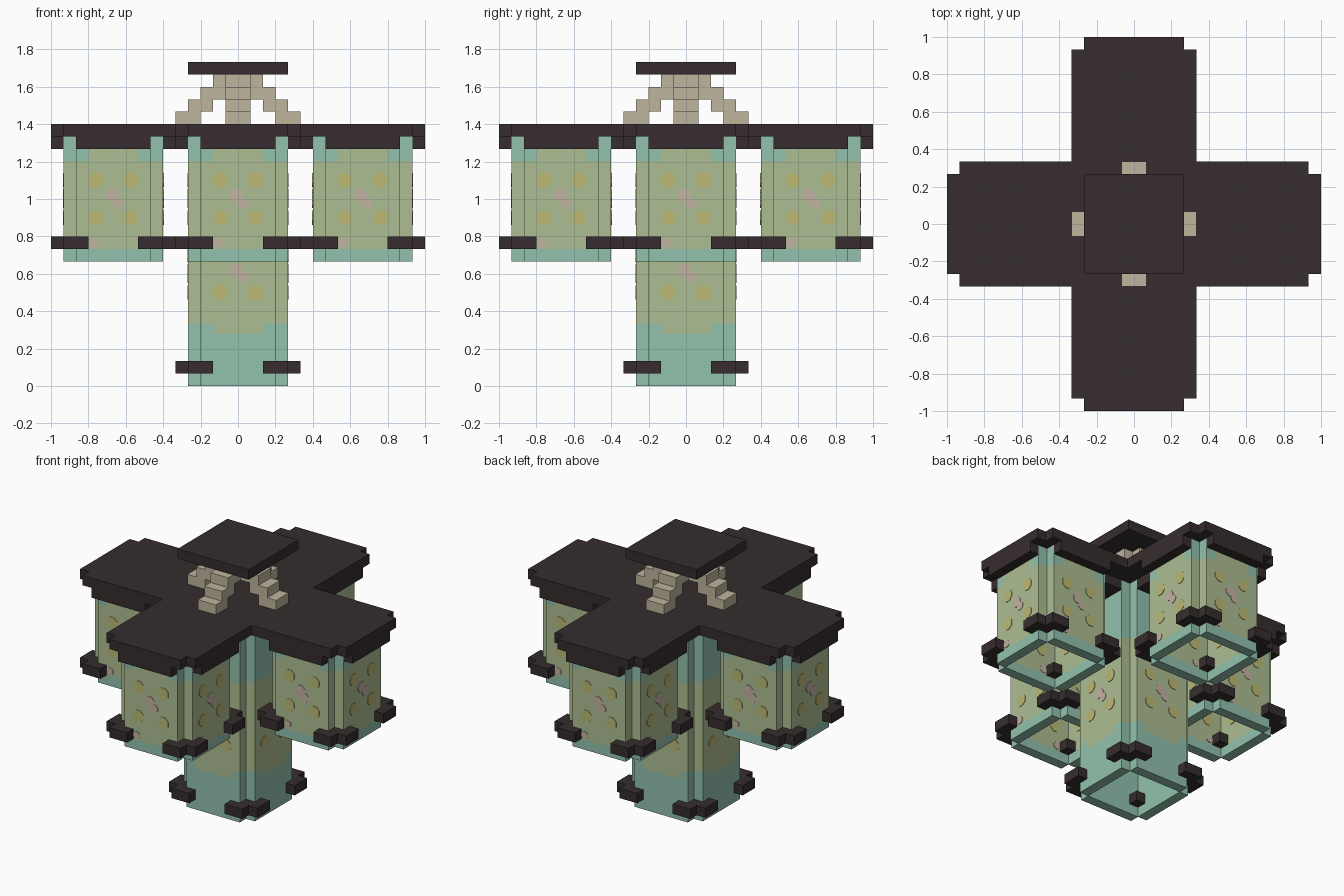
import bpy, bmesh, math
from mathutils import Matrix, Vector

if "Cube" in bpy.data.objects:
    bpy.data.objects.remove(bpy.data.objects["Cube"], do_unlink=True)

U = 1 / 15  # one block of the grid the model is built on


def material(name, rgb):
    lin = [((c / 255 + 0.055) / 1.055) ** 2.4 for c in rgb]
    m = bpy.data.materials.new(name)
    m.use_nodes = True
    m.diffuse_color = (*lin, 1)
    m.node_tree.nodes["Principled BSDF"].inputs["Base Color"].default_value = (*lin, 1)
    return m


DARK = material("dark wood", (54, 44, 46))
BEIGE = material("pale rope", (190, 181, 157))
GREEN = material("sage green", (174, 190, 146))
TEAL = material("soft teal", (146, 193, 174))
YELLOW = material("mustard", (188, 184, 116))
PINK = material("dusty pink", (197, 178, 163))


def finish(name, bm, mats):
    bmesh.ops.scale(bm, vec=(U, U, U), verts=bm.verts)
    me = bpy.data.meshes.new(name)
    bm.to_mesh(me)
    bm.free()
    for m in mats:
        me.materials.append(m)
    ob = bpy.data.objects.new(name, me)
    bpy.context.collection.objects.link(ob)
    return ob


def box(bm, lo, hi, mat=Matrix()):
    lo, hi = Vector(lo), Vector(hi)
    place = mat @ Matrix.Translation((lo + hi) / 2) @ Matrix.Diagonal((*(hi - lo), 1))
    bmesh.ops.create_cube(bm, size=1, matrix=place)


def prism(bm, outline, z0, z1, mat=Matrix()):
    face = bm.faces.new([bm.verts.new(mat @ Vector((x, y, z0))) for x, y in outline])
    ext = bmesh.ops.extrude_face_region(bm, geom=[face])
    top = [v for v in ext["geom"] if isinstance(v, bmesh.types.BMVert)]
    bmesh.ops.translate(bm, vec=(0, 0, z1 - z0), verts=top)
    bmesh.ops.recalc_face_normals(bm, faces=bm.faces)


def quarters(cx=0, cy=0):
    for i in range(4):
        yield Matrix.Translation((cx, cy, 0)) @ Matrix.Rotation(i * math.pi / 2, 4, "Z")


def walls(name, cx, cy, z0, is_teal, cuts):
    """Four thick panels, meeting only along their inner corner edges."""
    bm = bmesh.new()
    for q in quarters():
        box(bm, (-3, -4, z0), (3, -3, 20), q)
    planes = [((0, 0, z), (0, 0, 1)) for z in cuts]
    planes += [((s, 0, 0), (1, 0, 0)) for s in (-2, 2)]
    planes += [((0, s, 0), (0, 1, 0)) for s in (-2, 2)]
    for co, no in planes:
        bmesh.ops.bisect_plane(bm, geom=bm.verts[:] + bm.edges[:] + bm.faces[:],
                               plane_co=co, plane_no=no)
    for f in bm.faces:
        c = f.calc_center_median()
        side = min(abs(c.x), abs(c.y)) > 2 or abs(c.x) > 2 and abs(c.y) > 2
        f.material_index = 1 if is_teal(c.z, side) else 0
    bmesh.ops.translate(bm, vec=(cx, cy, 0), verts=bm.verts)
    finish(name, bm, [GREEN, TEAL])


def spots(name, cx, cy, places, colour):
    """Thin octagonal patches on the outer and inner faces of every panel."""
    bm = bmesh.new()
    for q in quarters(cx, cy):
        for x, z, r in places:
            for y in (-4, -3):
                m = (q @ Matrix.Translation((x, y, z)) @ Matrix.Rotation(math.pi / 2, 4, "X")
                     @ Matrix.Rotation(math.pi / 8, 4, "Z"))
                bmesh.ops.create_cone(bm, cap_ends=True, segments=8, radius1=r,
                                      radius2=r, depth=0.1, matrix=m)
    finish(name, bm, [colour])


def corner_clamps(name, cx, cy, z):
    bm = bmesh.new()
    for q in quarters(cx, cy):
        prism(bm, [(2, 2), (5, 2), (5, 4), (4, 4), (4, 5), (2, 5)], z, z + 1, q)
    finish(name, bm, [DARK])


def cap_skirt(name, cx, cy):
    bm = bmesh.new()
    for q in quarters(cx, cy):
        box(bm, (-3, -5, 19), (3, -4, 20), q)
    finish(name, bm, [DARK])


# Four short lanterns
for label, cx, cy in (("front", 0, -10), ("back", 0, 10), ("left", 10, 0), ("right", -10, 0)):
    walls(label + "_lantern_walls", cx, cy, 10,
          lambda z, side: z < 11 or z > 19 or (z > 18 and side), (11, 18, 19))
    spots(label + "_lantern_yellow_spots", cx, cy,
          [(x, z, 0.62) for x in (-1.4, 1.4) for z in (13.5, 16.5)], YELLOW)
    spots(label + "_lantern_pink_spots", cx, cy,
          [(-0.15, 15.3, 0.55), (0.35, 14.7, 0.45), (-1.6, 11.5, 0.4)], PINK)
    corner_clamps(label + "_lantern_clamps", cx, cy, 11)
    cap_skirt(label + "_cap_skirt", cx, cy)

# Tall middle lantern
walls("middle_lantern_walls", 0, 0, 0,
      lambda z, side: z < 4.2 or z > 14 or (z < 5 and side), (4.2, 5, 14))
spots("middle_lantern_yellow_spots", 0, 0,
      [(x, z, 0.62) for x in (-1.4, 1.4) for z in (7.5, 10.5)], YELLOW)
spots("middle_lantern_pink_spots", 0, 0, [(-0.15, 9.3, 0.55), (0.35, 8.7, 0.45)], PINK)
corner_clamps("middle_lantern_clamps", 0, 0, 1)
cap_skirt("middle_cap_skirt", 0, 0)

# Cross-shaped cap over all lanterns
arm = [(15, 4), (14, 4), (14, 5), (5, 5), (5, 14), (4, 14), (4, 15)]
outline = []
for q in quarters():
    outline += [(q @ Vector((x, y, 0))).xy for x, y in arm]
bm = bmesh.new()
prism(bm, outline, 20, 21)
finish("cross_cap", bm, [DARK])

# Stepped supports and the top plate they carry
bm = bmesh.new()
for q in quarters():
    for step in range(4):
        box(bm, (3 - step, -1, 21 + step), (5 - step, 1, 22 + step), q)
finish("stepped_supports", bm, [BEIGE])

bm = bmesh.new()
box(bm, (-4, -4, 25), (4, 4, 26))
finish("top_plate", bm, [DARK])
